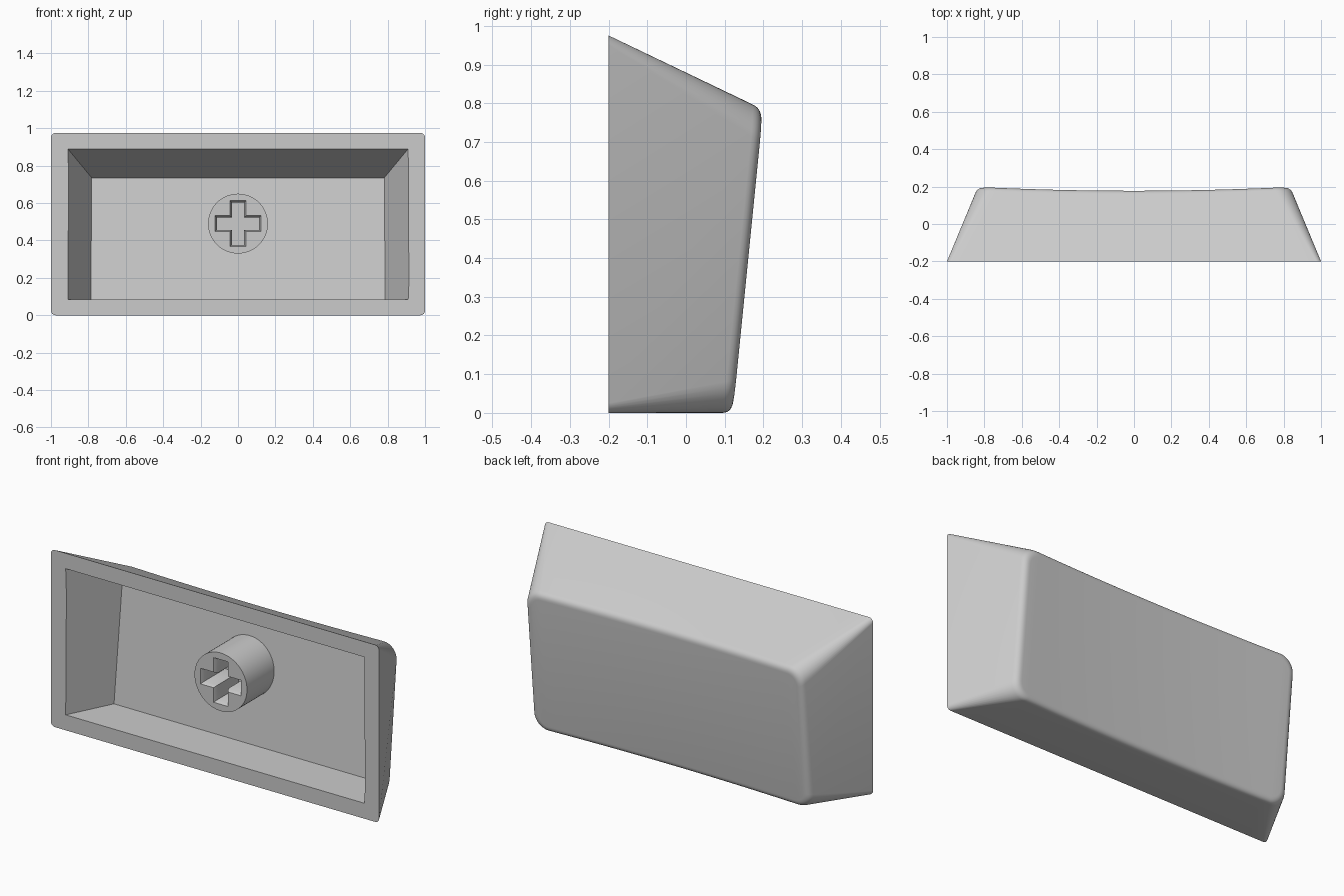
import bpy, bmesh
from math import sin, cos, pi, radians
from mathutils import Vector

if "Cube" in bpy.data.objects:
    bpy.data.objects.remove(bpy.data.objects["Cube"], do_unlink=True)

grey = bpy.data.materials.new("light_grey_plastic")
grey.use_nodes = True
grey.diffuse_color = (0.6, 0.6, 0.6, 1)
grey.node_tree.nodes["Principled BSDF"].inputs["Base Color"].default_value = (0.6, 0.6, 0.6, 1)

FRONT = -0.2
FILLET = 0.03


def make_object(name, bm):
    bmesh.ops.recalc_face_normals(bm, faces=bm.faces)
    mesh = bpy.data.meshes.new(name)
    bm.to_mesh(mesh)
    bm.free()
    mesh.materials.append(grey)
    obj = bpy.data.objects.new(name, mesh)
    bpy.context.collection.objects.link(obj)
    return obj


def bridge(bm, rings):
    """Add vertex rings and join each one to the next with quads."""
    loops = [[bm.verts.new(p) for p in ring] for ring in rings]
    n = len(loops[0])
    for a, b in zip(loops, loops[1:]):
        for i in range(n):
            j = (i + 1) % n
            bm.faces.new((a[i], a[j], b[j], b[i]))
    return loops


def loft(name, rings):
    bm = bmesh.new()
    loops = bridge(bm, rings)
    bm.faces.new(loops[0])
    bm.faces.new(loops[-1])
    return make_object(name, bm)


def cut(target, cutter):
    cutter.hide_render = True
    mod = target.modifiers.new("cut", "BOOLEAN")
    mod.operation = "DIFFERENCE"
    mod.solver = "EXACT"
    mod.object = cutter
    bpy.ops.object.select_all(action="DESELECT")
    bpy.context.view_layer.objects.active = target
    target.select_set(True)
    bpy.ops.object.modifier_apply(modifier=mod.name)
    bpy.data.objects.remove(cutter, do_unlink=True)
    bpy.ops.object.shade_smooth_by_angle(angle=radians(30))


def outline(w, z0, z1, r, arc=8, spans=24):
    """Rounded rectangle: lower row left to right, then upper row back."""
    left = [(-w + r - r * cos(a), r - r * sin(a))
            for a in (i / arc * pi / 2 for i in range(arc + 1))]
    middle = [((w - r) * (2 * i / spans - 1), 0) for i in range(1, spans)]
    row = left + middle + [(-x, d) for x, d in reversed(left)]
    return [(x, z0 + d) for x, d in row] + [(x, z1 - d) for x, d in reversed(row)]


def dish(x, z):
    """Point on the tilted, hollowed pressing face."""
    return Vector((x, 0.122 + 0.1 * z - 0.02 * (1 - (x / 0.83) ** 2), z))


# Outer shell: tapered walls, rounded rim and a cylindrical dish
W, TOP = 0.837, 0.785
base = [Vector((x, FRONT, z)) for x, z in outline(1, 0, 0.975, 0.025)]
edge = [dish(x, z) for x, z in outline(W, 0, TOP, 0.085)]
inset = [dish(x, z) for x, z in
         outline(W - FILLET, FILLET, TOP - FILLET, 0.085 - FILLET)]
start = [e + (b - e).normalized() * FILLET for b, e in zip(base, edge)]
rings = [base]
for k in range(7):
    t = k / 6
    rings.append([s * (1 - t) ** 2 + e * 2 * t * (1 - t) + i * t * t
                  for s, e, i in zip(start, edge, inset)])
bm = bmesh.new()
loops = bridge(bm, rings)
bm.faces.new(loops[0])
rim = loops[-1]
n = len(rim)
for i in range(n // 2 - 1):
    bm.faces.new((rim[i], rim[i + 1], rim[n - 2 - i], rim[n - 1 - i]))
shell = make_object("keycap_shell", bm)

# Hollow inside, with a floor parallel to the pressing face
opening = [Vector((x, FRONT, z)) for x, z in
           ((-0.91, 0.085), (0.91, 0.085), (0.91, 0.89), (-0.91, 0.89))]
floor = [Vector(p) for p in ((-0.787, 0.045, 0.085), (0.787, 0.045, 0.085),
                             (0.782, 0.11, 0.735), (-0.782, 0.11, 0.735))]
outside = [o + (o - f) * 0.2 for o, f in zip(opening, floor)]
cut(shell, loft("cavity_cutter", [outside, floor]))

# Round mounting stem
MID = 0.49


def circle(y, r=0.16, count=64):
    return [(r * cos(2 * pi * i / count), y, MID + r * sin(2 * pi * i / count))
            for i in range(count)]


stem = loft("mounting_stem", [circle(-0.15), circle(0.11)])


# Cross-shaped socket with a chamfered mouth
def cross(y, grow):
    a, b = 0.033 + grow, 0.113 + grow
    quarter = [(b, -a), (b, a), (a, a)]
    points = []
    for k in range(4):
        c, s = round(cos(k * pi / 2)), round(sin(k * pi / 2))
        points += [(x * c - z * s, y, MID + x * s + z * c) for x, z in quarter]
    return points


cut(stem, loft("socket_cutter", [cross(-0.16, 0.015), cross(-0.13, 0), cross(0.05, 0)]))
